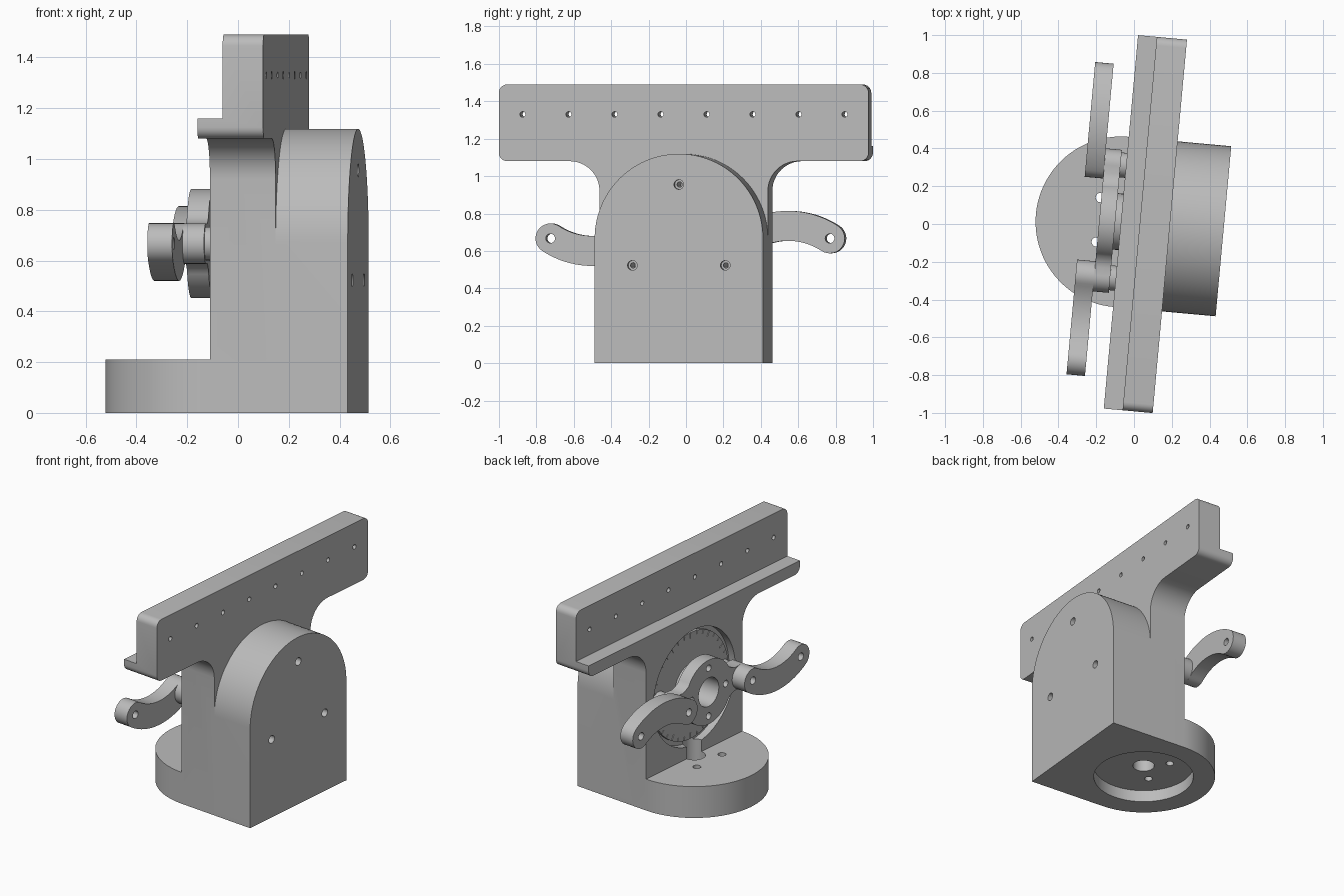
import bpy, bmesh, math
from mathutils import Matrix

if "Cube" in bpy.data.objects:
    bpy.data.objects.remove(bpy.data.objects["Cube"])

YC, ZC = 0.005, 0.667          # centre line and dial height
R = 0.452                      # half width of the body
FRONT, STEP, BACK, REAR = -0.07, 0.03, 0.19, 0.475   # depth layers along x
TURN = Matrix.Rotation(math.radians(-5.25), 4, 'Z')  # whole unit is turned a little

grey = bpy.data.materials.new("machined grey")
grey.diffuse_color = (0.5, 0.5, 0.5, 1)
grey.use_nodes = True
grey.node_tree.nodes["Principled BSDF"].inputs["Base Color"].default_value = grey.diffuse_color


def arc(cx, cy, r, a0, a1, n):
    """Points on an arc, angles in degrees."""
    out = []
    for i in range(n + 1):
        a = math.radians(a0 + (a1 - a0) * i / n)
        out.append((cx + r * math.cos(a), cy + r * math.sin(a)))
    return out


def extrude(name, pts, lo, hi, axis='X'):
    """Extrude a closed profile: (y, z) along X or (x, y) along Z."""
    bm = bmesh.new()
    place = (lambda p, d: (d, p[0], p[1])) if axis == 'X' else (lambda p, d: (p[0], p[1], d))
    a = [bm.verts.new(place(p, lo)) for p in pts]
    b = [bm.verts.new(place(p, hi)) for p in pts]
    bm.faces.new(a)
    bm.faces.new(b[::-1])
    for i in range(len(pts)):
        j = (i + 1) % len(pts)
        bm.faces.new((a[i], b[i], b[j], a[j]))
    bmesh.ops.remove_doubles(bm, verts=bm.verts, dist=1e-5)
    bmesh.ops.recalc_face_normals(bm, faces=bm.faces)
    me = bpy.data.meshes.new(name)
    bm.to_mesh(me)
    bm.free()
    ob = bpy.data.objects.new(name, me)
    bpy.context.collection.objects.link(ob)
    me.materials.append(grey)
    return ob


def rod(name, cx, cy, r, lo, hi, axis='X', n=32):
    return extrude(name, arc(cx, cy, r, 0, 360, n)[:-1], lo, hi, axis)


def combine(target, others, op):
    """Boolean other objects into the target, then remove them."""
    for o in others:
        m = target.modifiers.new(op, 'BOOLEAN')
        m.operation, m.solver, m.object = op, 'EXACT', o
    dg = bpy.context.evaluated_depsgraph_get()
    me = bpy.data.meshes.new_from_object(target.evaluated_get(dg))
    target.modifiers.clear()
    target.data = me
    for o in others:
        bpy.data.objects.remove(o)


def tee(name, top, lo, hi, round_top):
    """Column flaring with fillets into the long rail."""
    L, f, c, z = 0.9925, 0.16, 0.045, 1.08
    half = [(R, 0)] + arc(R + f, z - f, f, 180, 90, 12)
    half += arc(L - c, z + c, c, -90, 0, 6)
    half += arc(L - c, top - c, c, 0, 90, 6) if round_top else [(L, top)]
    pts = [(YC + y, z) for y, z in half]
    return extrude(name, pts + [(YC - y, z) for y, z in half[::-1]], lo, hi)


# Main body: rail, ledge, arched back and round foot
body = tee("body", 1.49, STEP, BACK, True)
ledge = tee("ledge", 1.16, FRONT, STEP, False)
arch = extrude("arch", [(YC - R, 0), (YC + R, 0)] + arc(YC, ZC, R, 0, 180, 48), BACK, REAR)
foot = extrude("foot", arc(FRONT, YC, R, 90, 270, 48), 0, 0.21, 'Z')
combine(body, [ledge, arch, foot], 'UNION')

# Openings in the body
cuts = [rod("dial_recess", YC, ZC, 0.385, -0.2, -0.02, n=64),
        rod("foot_recess", FRONT, YC, 0.315, -0.1, 0.08, 'Z', 64),
        rod("foot_bore", FRONT, YC, 0.068, -0.1, 0.4, 'Z')]
for s in (-1, 1):
    cuts.append(rod("foot_bolt_hole", -0.19, YC + s * 0.118, 0.025, -0.1, 0.3, 'Z', 16))
for i in range(8):
    cuts.append(rod("rail_hole", YC + (i - 3.5) * 0.247, 1.33, 0.015, -0.3, 0.3, n=16))
for p in arc(YC, ZC, 0.288, 90, 330, 2):
    cuts.append(rod("back_hole", *p, 0.026, 0.43, 0.6, n=16))
    cuts.append(rod("back_hole_inner", *p, 0.014, 0.2, 0.5, n=16))
combine(body, cuts, 'DIFFERENCE')

# Dial inside the recess, with graduation ticks
dial = rod("dial", YC, ZC, 0.355, -0.04, -0.018, n=64)
combine(dial, [rod("dial_bore", YC, ZC, 0.095, -0.1, 0.1)], 'DIFFERENCE')
for i in range(36):
    a = math.radians(i * 10)
    r0, t = (0.315 if i % 3 == 0 else 0.33), 0.003
    pts = [(YC + r * math.cos(a) - w * math.sin(a), ZC + r * math.sin(a) + w * math.cos(a))
           for r, w in ((r0, -t), (0.35, -t), (0.35, t), (r0, t))]
    extrude("dial_tick", pts, -0.044, -0.039)

# Hub: disc with a lug at each side
quarter = arc(0.30, 0, 0.08, 0, 95, 10) + [(0.25, 0.077), (0.222, 0.084)]
quarter += arc(0, 0, 0.215, 29, 90, 12)
upper = quarter + [(-y, z) for y, z in quarter[-2::-1]]
outline = upper + [(y, -z) for y, z in upper[-2:0:-1]]
hub = extrude("hub", [(YC + y, ZC + z) for y, z in outline], -0.185, -0.10)
combine(hub, [rod("hub_shaft", YC, ZC, 0.15, -0.12, -0.035)], 'UNION')
cuts = [rod("hub_bore", YC, ZC, 0.095, -0.3, 0)]
cuts += [rod("hub_hole", *p, 0.022, -0.3, -0.11, n=16) for p in arc(YC, ZC, 0.16, 0, 270, 3)]
combine(hub, cuts, 'DIFFERENCE')

# Curved arms, one the half-turn copy of the other, and their pivot pins
RA, HALF, W = 0.411, 0.225, 0.08
lean = math.degrees(math.asin(HALF / RA))
drop = RA * math.cos(math.radians(lean))
for s, side in ((1, "right"), (-1, "left")):
    mid = 0.30 + HALF
    pts = arc(mid, -drop, RA + W, 90 + lean, 90 - lean, 20)
    pts += arc(mid + HALF, 0, W, 90 - lean, -90 - lean, 16)[1:]
    pts += arc(mid, -drop, RA - W, 90 - lean, 90 + lean, 20)[1:]
    pts += arc(0.30, 0, W, 270 + lean, 90 + lean, 16)[1:-1]
    arm = extrude(side + "_arm", [(YC + s * y, ZC + s * z) for y, z in pts], -0.283, -0.185)
    holes = [rod("arm_hole", YC + s * y, ZC, 0.025, -0.4, -0.1, n=16) for y in (0.30, 0.75)]
    combine(arm, holes, 'DIFFERENCE')
    rod(side + "_pin", YC + s * 0.30, ZC, 0.066, -0.10, -0.038)

# Turn everything and smooth the curved faces
for ob in bpy.context.scene.objects:
    ob.data.transform(TURN)
    ob.select_set(True)
    bpy.context.view_layer.objects.active = ob
bpy.ops.object.shade_smooth_by_angle(angle=math.radians(30))
